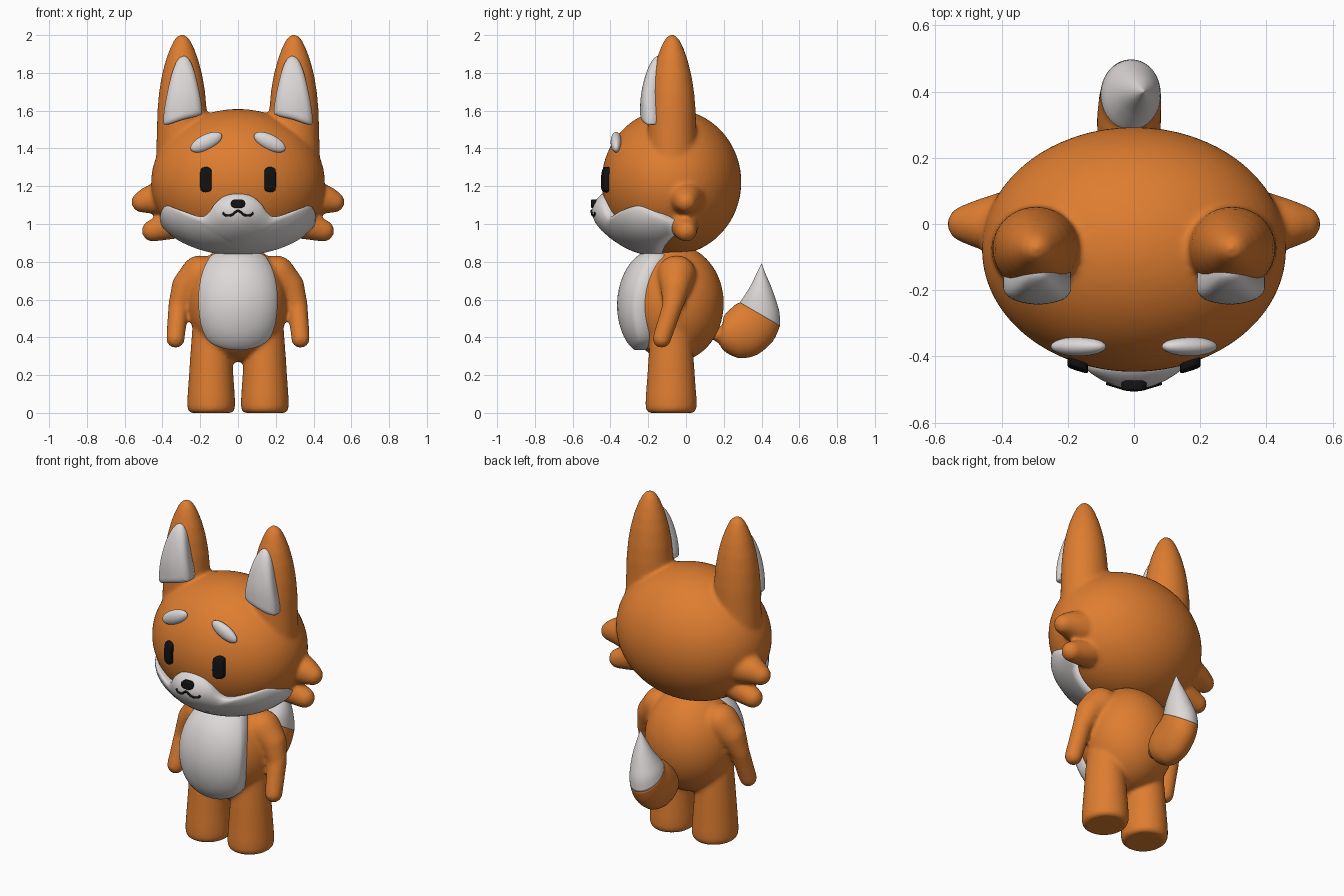
import bpy, bmesh, math
from mathutils import Vector, Matrix

if "Cube" in bpy.data.objects:
    bpy.data.objects.remove(bpy.data.objects["Cube"])


def material(name, rgb):
    m = bpy.data.materials.new(name)
    m.diffuse_color = (*rgb, 1)
    m.use_nodes = True
    m.node_tree.nodes["Principled BSDF"].inputs["Base Color"].default_value = m.diffuse_color
    return m


ORANGE = material("orange", (0.73, 0.205, 0.03))
PALE = material("pale", (0.72, 0.69, 0.68))
BLACK = material("black", (0.006, 0.006, 0.006))


def finish(name, bm, mat, fuse=0):
    bmesh.ops.recalc_face_normals(bm, faces=bm.faces)
    me = bpy.data.meshes.new(name)
    bm.to_mesh(me)
    bm.free()
    me.materials.append(mat)
    me.shade_smooth()
    ob = bpy.data.objects.new(name, me)
    bpy.context.collection.objects.link(ob)
    if fuse:  # melt overlapping volumes into one soft skin
        r = ob.modifiers.new("fuse", 'REMESH')
        r.mode, r.voxel_size, r.use_smooth_shade = 'VOXEL', fuse, True
        s = ob.modifiers.new("soften", 'SMOOTH')
        s.factor, s.iterations = 0.5, 10
    return ob


def ball(bm, c, r, seg=32):
    mat = Matrix.LocRotScale(Vector(c), None, Vector(r))
    bmesh.ops.create_uvsphere(bm, u_segments=seg, v_segments=seg // 2, radius=1, matrix=mat)


def limb(bm, pts, sx):
    # chain of balls (x, y, z, radius)
    for a, b in zip(pts, pts[1:]):
        for i in range(13):
            x, y, z, r = [p + (q - p) * i / 12 for p, q in zip(a, b)]
            ball(bm, (sx * x, y, z), (r, r, r), 20)


def loft(bm, rings, n=40):
    # each ring is (centre, half axis u, half axis v)
    loops = []
    for c, u, v in rings:
        loops.append([bm.verts.new(Vector(c) + Vector(u) * math.cos(t) + Vector(v) * math.sin(t))
                      for t in (2 * math.pi * k / n for k in range(n))])
    for a, b in zip(loops, loops[1:]):
        for k in range(n):
            j = (k + 1) % n
            bm.faces.new((a[k], a[j], b[j], b[k]))
    bm.faces.new(loops[0])
    bm.faces.new(loops[-1])


def upright(bm, x, y, profile, ys=1.0):
    loft(bm, [((x, y, z), (r, 0, 0), (0, r * ys, 0)) for r, z in profile])


def spline(pts, steps=6, closed=True):
    pts = [Vector(p) for p in pts]
    n, out = len(pts), []
    for i in range(n if closed else n - 1):
        if closed:
            p = [pts[(i + k) % n] for k in (-1, 0, 1, 2)]
        else:
            p = [pts[min(max(i + k, 0), n - 1)] for k in (-1, 0, 1, 2)]
        for s in range(steps):
            t = s / steps
            out.append(0.5 * (2 * p[1] + (p[2] - p[0]) * t
                              + (2 * p[0] - 5 * p[1] + 4 * p[2] - p[3]) * t * t
                              + (3 * p[1] - p[0] - 3 * p[2] + p[3]) * t ** 3))
    return out if closed else out + [pts[-1]]


def both(half):
    # mirror a half outline running from top centre to bottom centre
    return half + [(-x, z) for x, z in half[-2:0:-1]]


def ellipsoid_front(cy, cz, rx, ry, rz):
    return lambda x, z: cy - ry * math.sqrt(max(0, 1 - (x / rx) ** 2 - ((z - cz) / rz) ** 2))


def pad(name, outline, centre, front, drop, depth, mat, sx=1):
    # raised patch: x-z outline laid on the surface y = front(x, z)
    bm = bmesh.new()
    edge, c = spline(outline), Vector(centre)
    n = len(edge)
    mid = bm.verts.new((sx * c.x, front(c.x, c.y), c.y))
    loops = []
    for t in (0.15, 0.3, 0.45, 0.6, 0.7, 0.8, 0.88, 0.94, 0.98, 1, 2):
        s = min(max(0, (t - 0.7) / 0.3), 1)
        off = drop * (1 - math.sqrt(1 - s * s)) + (depth if t > 1 else 0)
        ring = []
        for e in edge:
            p = c + (e - c) * min(t, 1)
            ring.append(bm.verts.new((sx * p.x, front(p.x, p.y) + off, p.y)))
        loops.append(ring)
    for k in range(n):
        bm.faces.new((mid, loops[0][k], loops[0][(k + 1) % n]))
    for a, b in zip(loops, loops[1:]):
        for k in range(n):
            j = (k + 1) % n
            bm.faces.new((a[k], a[j], b[j], b[k]))
    bm.faces.new(loops[-1])
    finish(name, bm, mat)


# head with ears and cheek tufts
bm = bmesh.new()
ball(bm, (0, -0.077, 1.222), (0.46, 0.37, 0.387), 64)
EAR = [(0.14, 1.25), (0.135, 1.45), (0.131, 1.6), (0.122, 1.7), (0.107, 1.79), (0.086, 1.87),
       (0.064, 1.93), (0.045, 1.97), (0.028, 1.992), (0.008, 2.004)]
for sx in (1, -1):
    upright(bm, sx * 0.296, -0.074, EAR, 0.96)
    limb(bm, [(0.38, 0, 1.14, 0.10), (0.46, 0, 1.13, 0.075), (0.508, 0, 1.117, 0.057)], sx)
    limb(bm, [(0.34, -0.01, 1.0, 0.08), (0.452, 0, 0.964, 0.058)], sx)
finish("head", bm, ORANGE, 0.011)

# body with arms and legs
bm = bmesh.new()
ball(bm, (0, -0.06, 0.58), (0.265, 0.26, 0.31), 64)
LEG = [(0.108, 0), (0.12, 0.006), (0.127, 0.03), (0.126, 0.08), (0.119, 0.18), (0.111, 0.3), (0.1, 0.45)]
for sx in (1, -1):
    upright(bm, sx * 0.142, -0.079, LEG, 1.07)
    limb(bm, [(0.2, -0.05, 0.73, 0.105), (0.272, -0.055, 0.67, 0.08),
              (0.315, -0.07, 0.57, 0.055), (0.331, -0.128, 0.393, 0.05)], sx)
finish("body", bm, ORANGE, 0.011)

# tail: lower and upper side points, half width, sideways shift
TAIL = [(.12, .40, .12, .44, .02, -.015), (.17, .37, .185, .46, .055, -.015),
        (.20, .33, .20, .51, .077, -.015), (.25, .30, .225, .54, .09, -.015),
        (.30, .29, .25, .563, .095, -.015), (.38, .31, .265, .575, .096, -.015),
        (.46, .38, .28, .582, .094, -.012), (.497, .46, .285, .585, .091, -.01)]
TIP = [TAIL[-1], (.495, .53, .295, .60, .085, -.005), (.475, .60, .315, .63, .071, .005),
       (.45, .67, .34, .67, .051, .015), (.42, .74, .372, .735, .023, .024),
       (.401, .79, .399, .79, .001, .03)]
for name, rows, mat in (("tail", TAIL, ORANGE), ("tail_tip", TIP, PALE)):
    bm = bmesh.new()
    loft(bm, [((x, (y1 + y2) / 2, (z1 + z2) / 2), (0, (y1 - y2) / 2, (z1 - z2) / 2), (w, 0, 0))
              for y1, z1, y2, z2, w, x in spline(rows, 4, False)])
    finish(name, bm, mat)

# muzzle
cheek = ellipsoid_front(-0.12, 1.08, 0.425, 0.33, 0.255)


def muzzle_front(x, z):
    return cheek(x, z) - 0.05 * math.exp(-(x / 0.15) ** 2 - ((z - 1.05) / 0.13) ** 2)


pad("muzzle", both([(0, 1.163), (.07, 1.148), (.12, 1.11), (.16, 1.055), (.205, 1.04), (.31, 1.075),
                    (.38, 1.095), (.41, 1.05), (.4, .985), (.31, .91), (.17, .855), (0, .83)]),
    (0, 0.88), muzzle_front, 0.02, 0.06, PALE)

# belly patch
pad("belly", both([(0, .85), (.12, .845), (.17, .79), (.2, .7), (.21, .59), (.197, .47), (.16, .385),
                   (.09, .345), (0, .333)]),
    (0, 0.58), ellipsoid_front(-0.1, 0.57, 0.29, 0.265, 0.33), 0.015, 0.09, PALE)


# inner ears, eyes and brows
def ear_front(x, z):
    return -0.243 + 0.9 * max(0, z - 1.61) ** 2 + 2.5 * (x - 0.29) ** 2


for side, sx in (("right", 1), ("left", -1)):
    pad("inner_ear_" + side, [(.293, 1.888), (.325, 1.86), (.355, 1.78), (.383, 1.65), (.395, 1.55),
                              (.378, 1.526), (.29, 1.553), (.205, 1.575), (.19, 1.6), (.205, 1.7),
                              (.235, 1.82), (.263, 1.876)],
        (0.29, 1.66), ear_front, 0.022, 0.05, PALE, sx)
    pad("eye_" + side, [(.17, 1.302), (.192, 1.295), (.2, 1.275), (.2, 1.195), (.192, 1.175), (.17, 1.168),
                        (.148, 1.175), (.14, 1.195), (.14, 1.275), (.148, 1.295)],
        (0.17, 1.235), ellipsoid_front(-0.1, 1.22, 0.46, 0.37, 0.39), 0.006, 0.05, BLACK, sx)
    bm = bmesh.new()
    bmesh.ops.create_uvsphere(bm, u_segments=32, v_segments=16, radius=1, matrix=Matrix.LocRotScale(
        Vector((sx * 0.168, -0.37, 1.433)), Matrix.Rotation(sx * math.radians(26), 3, 'Y'),
        Vector((0.091, 0.029, 0.041))))
    finish("brow_" + side, bm, PALE)

# nose
pad("nose", both([(0, 1.13), (.025, 1.128), (.038, 1.112), (.034, 1.094), (.018, 1.085), (0, 1.084)]),
    (0, 1.107), lambda x, z: -0.503, 0.006, 0.04, BLACK)

# mouth line
line = spline([(-.08, 1.06), (-.068, 1.047), (-.035, 1.047), (0, 1.07), (.035, 1.047), (.068, 1.047),
               (.08, 1.06)], 5, False)
cu = bpy.data.curves.new("mouth", 'CURVE')
cu.dimensions, cu.bevel_depth, cu.use_fill_caps = '3D', 0.006, True
sp = cu.splines.new('POLY')
sp.points.add(len(line) - 1)
for p, q in zip(sp.points, line):
    p.co = (q.x, muzzle_front(q.x, q.y) - 0.001, q.y, 1)
cu.materials.append(BLACK)
bpy.context.collection.objects.link(bpy.data.objects.new("mouth", cu))
